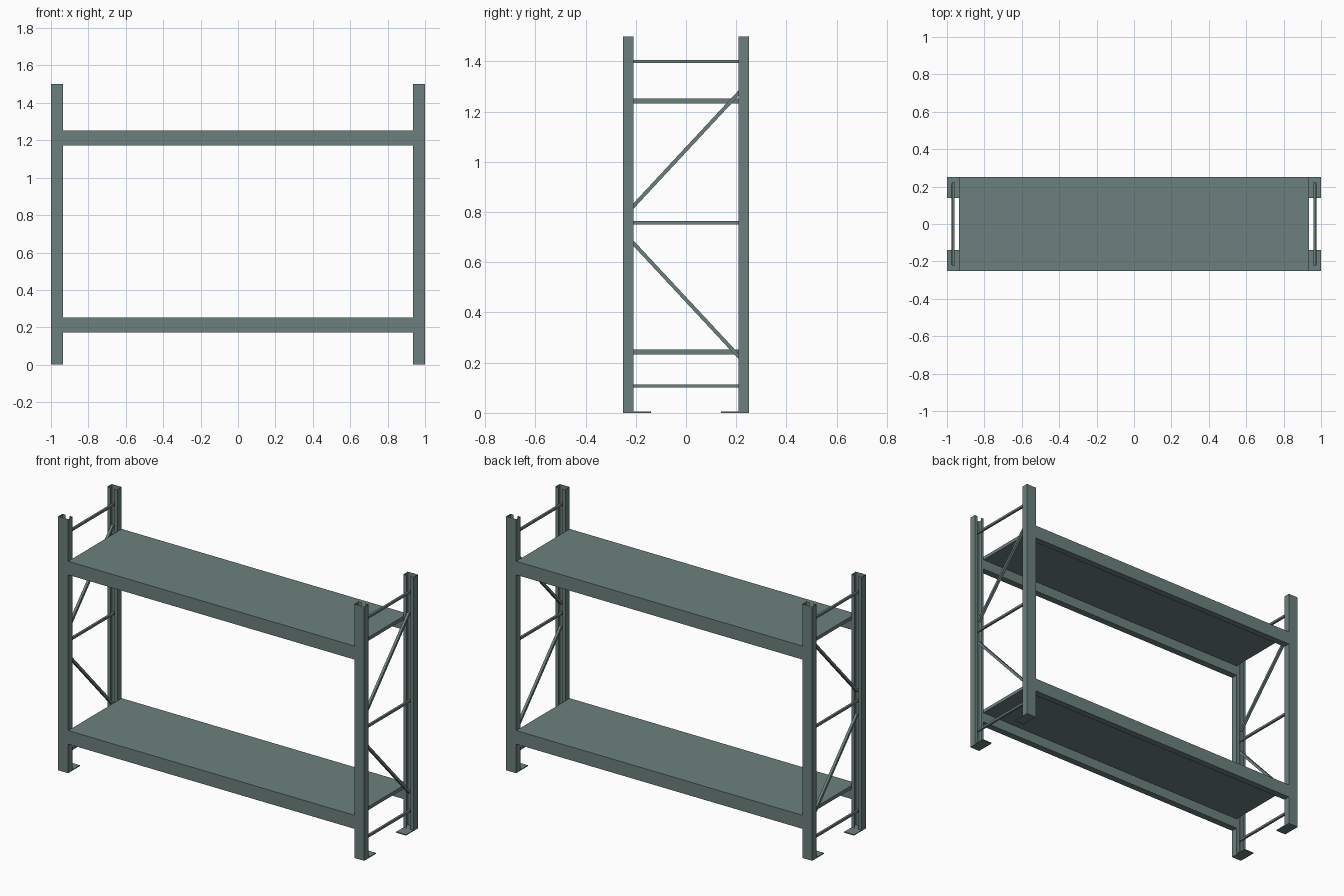
import bpy, bmesh
from mathutils import Vector

if "Cube" in bpy.data.objects:
    bpy.data.objects.remove(bpy.data.objects["Cube"])

steel = bpy.data.materials.new("grey green steel")
steel.diffuse_color = (0.15, 0.216, 0.205, 1)
steel.use_nodes = True
steel.node_tree.nodes["Principled BSDF"].inputs["Base Color"].default_value = steel.diffuse_color


def finish(name, bm, recalc=True):
    if recalc:
        bmesh.ops.recalc_face_normals(bm, faces=bm.faces)
    me = bpy.data.meshes.new(name)
    bm.to_mesh(me)
    bm.free()
    me.materials.append(steel)
    ob = bpy.data.objects.new(name, me)
    bpy.context.collection.objects.link(ob)
    return ob


def box(name, lo, hi):
    bm = bmesh.new()
    bmesh.ops.create_cube(bm, size=1)
    for v in bm.verts:
        v.co = [lo[i] + (v.co[i] + 0.5) * (hi[i] - lo[i]) for i in range(3)]
    return finish(name, bm)


def bar(name, a, b, t):
    # square bar running from a to b in the y-z plane
    a, b = Vector(a), Vector(b)
    side = Vector((1, 0, 0)) * t / 2
    up = side.cross(b - a).normalized() * t / 2
    bm = bmesh.new()
    rings = [[bm.verts.new(p + s * side + u * up)
              for s, u in ((-1, -1), (1, -1), (1, 1), (-1, 1))] for p in (a, b)]
    for i in range(4):
        j = (i + 1) % 4
        bm.faces.new((rings[0][i], rings[0][j], rings[1][j], rings[1][i]))
    bm.faces.new(rings[0])
    bm.faces.new(rings[1])
    return finish(name, bm)


# uprights: thin open channels with lips, opening toward the middle of the rack
W, CX = 0.0325, 0.9675
channel = [(-0.0125, -0.21), (-W, -0.21), (-W, -0.25),
           (W, -0.25), (W, -0.21), (0.0125, -0.21)]
for sx, xn in ((-1, "left"), (1, "right")):
    for s, yn in ((1, "front"), (-1, "back")):
        bm = bmesh.new()
        lo, hi = [[bm.verts.new((sx * CX + s * x, s * y, z)) for x, y in channel]
                  for z in (0, 1.5)]
        for i in range(len(channel) - 1):
            bm.faces.new((lo[i], lo[i + 1], hi[i + 1], hi[i]))
        finish(f"{yn}_{xn}_upright", bm, recalc=False)
        # foot plate
        y0, y1 = sorted((-s * 0.14, -s * 0.25))
        box(f"{yn}_{xn}_foot_plate", (sx * CX - W, y0, 0), (sx * CX + W, y1, 0.005))

    # side frame braces
    for n, z in enumerate((0.107, 0.757, 1.4)):
        bar(f"{xn}_cross_brace_{n}", (sx * CX, -0.225, z), (sx * CX, 0.225, z), 0.013)
    bar(f"{xn}_lower_diagonal", (sx * CX, -0.215, 0.682), (sx * CX, 0.215, 0.22), 0.015)
    bar(f"{xn}_upper_diagonal", (sx * CX, -0.215, 0.818), (sx * CX, 0.215, 1.28), 0.015)

# shelves: deck and its two long beams as one profile run along x
deck = [(-0.25, -0.08), (-0.21, -0.08), (-0.21, -0.02), (0.21, -0.02),
        (0.21, -0.08), (0.25, -0.08), (0.25, 0), (-0.25, 0)]
for name, top in (("lower_shelf", 0.252), ("upper_shelf", 1.252)):
    bm = bmesh.new()
    a, b = [[bm.verts.new((x, y, top + z)) for y, z in deck] for x in (-0.935, 0.935)]
    for i in range(len(deck)):
        j = (i + 1) % len(deck)
        bm.faces.new((a[i], a[j], b[j], b[i]))
    bm.faces.new(a)
    bm.faces.new(b)
    finish(name, bm)
